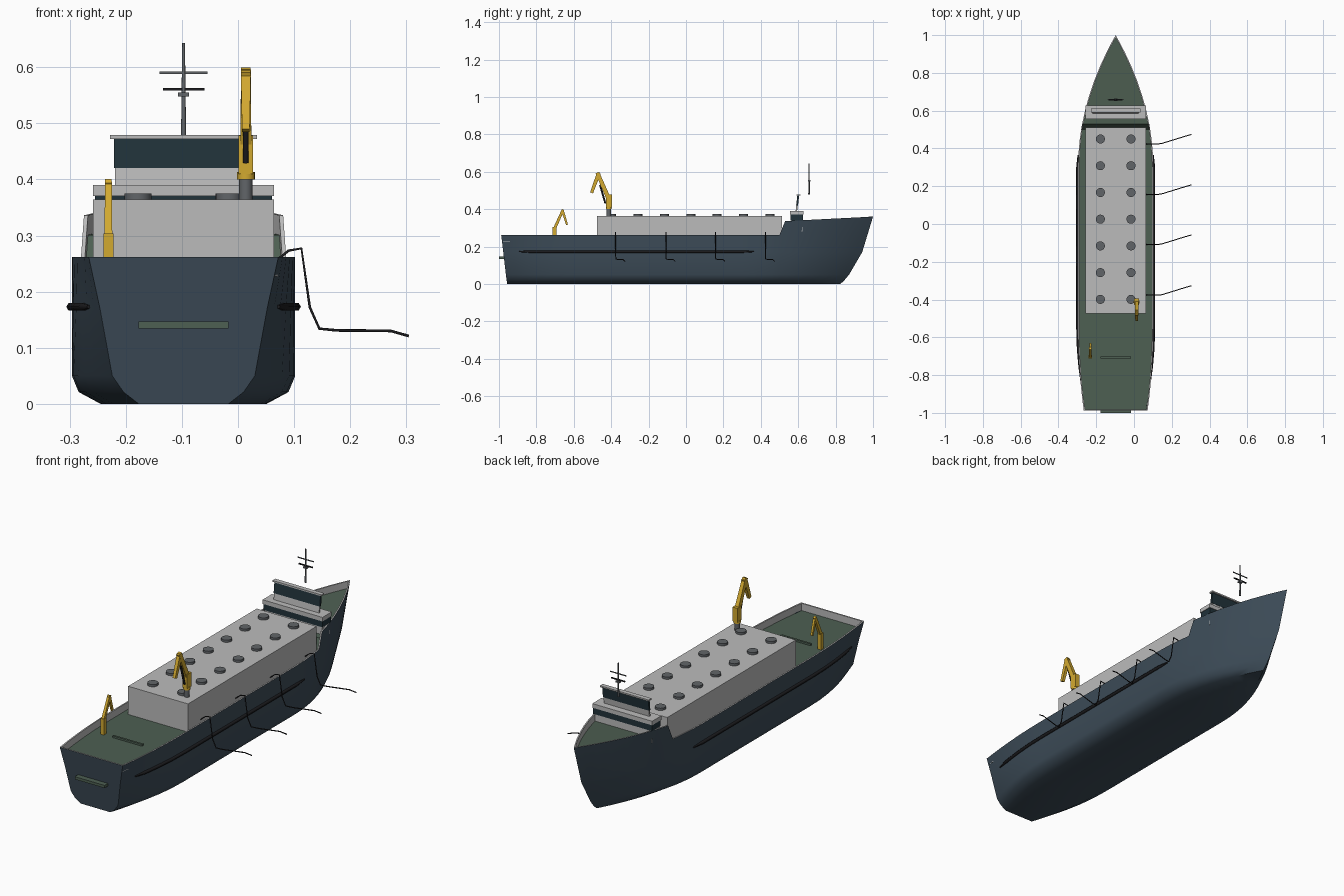
import bpy, bmesh, math
from mathutils import Vector

if "Cube" in bpy.data.objects:
    bpy.data.objects.remove(bpy.data.objects["Cube"])

CX = -0.097  # ship centreline


def material(name, rgb):
    m = bpy.data.materials.new(name)
    m.diffuse_color = (*rgb, 1)
    m.use_nodes = True
    m.node_tree.nodes["Principled BSDF"].inputs["Base Color"].default_value = m.diffuse_color
    return m


NAVY = material("navy_paint", (0.045, 0.07, 0.095))
GREEN = material("deck_green", (0.075, 0.115, 0.085))
GREY = material("pale_grey", (0.5, 0.5, 0.5))
YELLOW = material("crane_yellow", (0.65, 0.4, 0.03))
BLACK = material("rubber_black", (0.012, 0.012, 0.014))
GLASS = material("dark_glass", (0.015, 0.032, 0.042))
STEEL = material("dark_steel", (0.12, 0.13, 0.14))


def finish(name, bm, mats, angle=None):
    bmesh.ops.recalc_face_normals(bm, faces=bm.faces[:])
    me = bpy.data.meshes.new(name)
    bm.to_mesh(me)
    bm.free()
    ob = bpy.data.objects.new(name, me)
    bpy.context.collection.objects.link(ob)
    for m in mats:
        me.materials.append(m)
    if angle:
        bpy.ops.object.select_all(action='DESELECT')
        bpy.context.view_layer.objects.active = ob
        ob.select_set(True)
        bpy.ops.object.shade_smooth_by_angle(angle=math.radians(angle))
    return ob


def box(name, x0, x1, y0, y1, z0, z1, mat, lean=0):
    bm = bmesh.new()
    bmesh.ops.create_cube(bm, size=1)
    for v in bm.verts:
        c = v.co
        top = c.z + 0.5
        v.co = (x0 + (c.x + .5) * (x1 - x0), y0 + (c.y + .5) * (y1 - y0) + lean * top, z0 + top * (z1 - z0))
    return finish(name, bm, [mat])


def cylinder(name, p, q, r, mat, r2=None, sides=20):
    p, q = Vector(p), Vector(q)
    bm = bmesh.new()
    bmesh.ops.create_cone(bm, cap_ends=True, segments=sides, radius1=r, radius2=r if r2 is None else r2,
                          depth=(q - p).length)
    rot = (q - p).to_track_quat('Z', 'Y')
    for v in bm.verts:
        v.co = rot @ v.co + (p + q) / 2
    return finish(name, bm, [mat], 40)


def beam(name, p, q, w, t, mat, taper=1):
    # box girder in the y-z plane between two points
    p, q = Vector(p), Vector(q)
    along = q - p
    side = Vector((1, 0, 0))
    up = side.cross(along).normalized()
    bm = bmesh.new()
    bmesh.ops.create_cube(bm, size=1)
    for v in bm.verts:
        k = v.co.z + 0.5
        s = 1 + (taper - 1) * k
        v.co = p + along * k + side * v.co.x * w * s + up * v.co.y * t * s
    return finish(name, bm, [mat])


def tube(name, pts, r, mat, ends=1):
    cu = bpy.data.curves.new(name, 'CURVE')
    cu.dimensions = '3D'
    cu.bevel_depth = r
    cu.bevel_resolution = 1
    cu.use_fill_caps = True
    sp = cu.splines.new('POLY')
    sp.points.add(len(pts) - 1)
    for a, b in zip(sp.points, pts):
        a.co = (*b, 1)
    sp.points[0].radius = sp.points[-1].radius = ends
    cu.materials.append(mat)
    ob = bpy.data.objects.new(name, cu)
    bpy.context.collection.objects.link(ob)


# hull levels: height, full half width, transom half width, stern y, stem y
LEVELS = [(None, .199, .169, -.988, 1.0), (.17, .199, .149, -.977, .942), (.05, .199, .127, -.963, .872),
          (.021, .187, .107, -.959, .848), (0, .148, .080, -.956, .826)]


def sheer(y):
    if y <= .5:
        return .262
    if y < .53:
        return .262 + (y - .5) / .03 * .074
    return .336 + (y - .53) / .47 * .024


def hull_point(y, level):
    z, full, transom, stern, stem = level
    half, yy = full, y
    if y > .3:
        u = (y - .3) / .7
        yy, half = .3 + u * (stem - .3), full * (1 - u ** 2)
    elif y < -.55:
        u = (y + .55) / -.438
        yy, half = -.55 + u * (stern + .55), full + (transom - full) * u ** 2
    return half, yy, sheer(y) if z is None else z


# hull, bulwark and deck lofted as one closed section
stations = [-.988, -.93, -.87, -.8, -.72, -.64, -.55, -.2, .1, .3, .38, .45, .5, .53, .6, .68, .76, .84, .91, .96, 1]
bm = bmesh.new()
rings = []
for i, y in enumerate(stations):
    outer = [hull_point(y, l) for l in LEVELS]
    h, yy, z = outer[0]
    yi = yy + (.007 if i == 0 else -.014 if y == 1 else 0)
    hi = max(h - .007, 0)
    half = [(hi, yi, z - .035), (hi, yi, z)] + outer
    ring = [bm.verts.new((CX - a, b, c)) for a, b, c in half]
    ring += [bm.verts.new((CX + a, b, c)) for a, b, c in reversed(half)]
    rings.append(ring)
n = len(rings[0])
for a, b in zip(rings, rings[1:]):
    for k in range(n):
        j = (k + 1) % n
        f = bm.faces.new((a[k], a[j], b[j], b[k]))
        f.material_index = 2 if k == n - 1 else 1 if k in (0, 1, n - 2, n - 3) else 0
s = rings[0]
bm.faces.new(s[2:n - 2])
bm.faces.new((s[1], s[2], s[n - 3], s[n - 2])).material_index = 1
bm.faces.new((s[0], s[1], s[n - 2], s[n - 1])).material_index = 1
bmesh.ops.remove_doubles(bm, verts=bm.verts[:], dist=.0003)
finish("hull", bm, [NAVY, GREY, GREEN], 45)

# rubbing strakes along both sides
for side, label in ((-1, "port"), (1, "starboard")):
    pts = []
    for y in (-.9, -.84, -.76, -.66, -.55, -.2, .1, .3, .37):
        h, yy, z = hull_point(y, LEVELS[1])
        pts.append((CX + side * (h + .002), yy, .173))
    tube(label + "_fender", pts, .008, BLACK, .4)

# stern roller and low deck rail
box("stern_roller", CX - .08, CX + .08, -1, -.965, .134, .147, GREEN)
box("deck_rail", CX - .08, CX + .08, -.712, -.702, .222, .236, GREEN)

# cargo trunk with two rows of tank hatches
box("cargo_trunk", CX - .161, CX + .161, -.475, .512, .222, .364, GREY)
for i in range(7):
    for x in (CX - .081, CX + .081):
        y = -.399 + i * .1415
        cylinder("tank_hatch", (x, y, .36), (x, y, .375), .024, STEEL)

# bridge
box("bridge_base", CX - .155, CX + .155, .562, .622, .28, .342, GREY)
box("bridge_lower_windows", CX - .158, CX + .158, .56, .625, .34, .371, GLASS)
box("bridge_lower_roof", CX - .161, CX + .161, .557, .628, .37, .39, GREY)
box("wheelhouse_wall", CX - .122, CX + .122, .586, .594, .39, .421, GREY, .004)
box("wheelhouse_windows", CX - .124, CX + .124, .589, .599, .42, .472, GLASS, .006)
box("wheelhouse_roof", CX - .131, CX + .131, .590, .612, .472, .479, GREY)

# radar mast
MY = .658
cylinder("mast", (CX, MY, .478), (CX, MY, .643), .0045, STEEL, .0025, 12)
box("mast_yard_upper", CX - .043, CX + .043, MY - .002, MY + .002, .588, .592, STEEL)
box("mast_yard_lower", CX - .037, CX + .037, MY - .003, MY + .003, .558, .563, BLACK)
box("mast_platform", CX - .01, CX + .01, MY - .007, MY + .007, .548, .555, STEEL)

# large knuckle crane on the trunk
x, y = .014, -.413
cylinder("main_crane_pedestal", (x, y, .36), (x, y, .402), .012, STEEL)
cylinder("main_crane_collar", (x, y, .40), (x, y, .413), .016, YELLOW)
box("main_crane_column", x - .013, x + .013, y - .016, y + .018, .41, .478, YELLOW)
beam("main_crane_boom", (x, y, .455), (x, -.474, .595), .02, .024, YELLOW, .85)
beam("main_crane_jib", (x, -.466, .592), (x, -.505, .487), .018, .022, YELLOW, .75)
cylinder("main_crane_ram", (x, y - .018, .43), (x, -.46, .53), .005, BLACK, sides=12)

# small knuckle crane on the aft deck
x, y = -.231, -.703
box("aft_crane_column", x - .009, x + .009, y - .01, y + .01, .222, .304, YELLOW)
beam("aft_crane_boom", (x, y, .295), (x, -.657, .398), .014, .016, YELLOW, .85)
beam("aft_crane_jib", (x, -.661, .395), (x, -.636, .316), .012, .014, YELLOW, .75)

# hoses hanging over the starboard side
profile = [(.062, 0, .25), (.09, 0, .273), (.113, 0, .277), (.128, 0, .172), (.145, .002, .134),
           (.175, .011, .131), (.272, .041, .13), (.304, .05, .121)]
for y in (-.377, -.108, .157, .424):
    tube("transfer_hose", [(a, y + b, c) for a, b, c in profile], .0026, BLACK)
